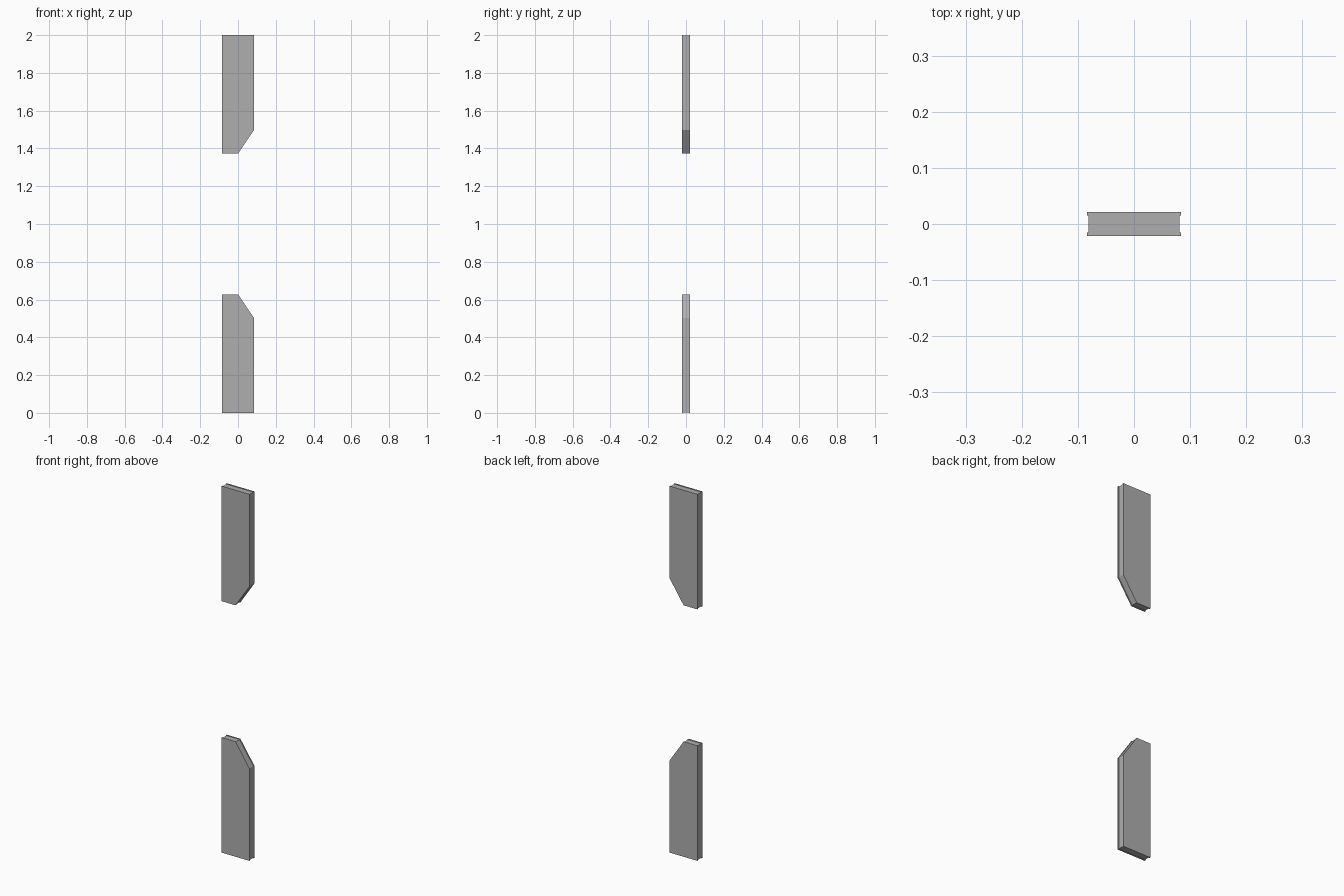
import bpy, bmesh
from mathutils import Vector

if "Cube" in bpy.data.objects:
    bpy.data.objects.remove(bpy.data.objects["Cube"])

# Half plate outline in (x, z): rectangle with one clipped corner
OUTLINE = [(-0.084, 0), (0.084, 0), (0.084, 0.503), (0.0, 0.628), (-0.084, 0.628)]
HALF_T, HALF_GROOVE, DEPTH = 0.021, 0.0155, 0.0025

# Dark grey finish
grey = bpy.data.materials.new("dark_grey")
grey.diffuse_color = (0.43, 0.43, 0.43, 1)
grey.use_nodes = True
grey.node_tree.nodes["Principled BSDF"].inputs["Base Color"].default_value = grey.diffuse_color


def inset(points, d):
    """Move every side of a counter-clockwise outline inward by d."""
    pts = [Vector(p) for p in points]
    result = []
    for i, p in enumerate(pts):
        a = (p - pts[i - 1]).normalized()
        b = (pts[(i + 1) % len(pts)] - p).normalized()
        na, nb = Vector((-a.y, a.x)), Vector((-b.y, b.x))
        result.append(p + (na + nb) * d / (1 + na.dot(nb)))
    return result


def make_panel(name, flip):
    outer, core = OUTLINE, inset(OUTLINE, DEPTH)
    # Front lip, recessed edge groove, back lip
    sections = [(outer, -HALF_T), (outer, -HALF_GROOVE), (core, -HALF_GROOVE),
                (core, HALF_GROOVE), (outer, HALF_GROOVE), (outer, HALF_T)]
    bm = bmesh.new()
    rings = [[bm.verts.new((x, y, 2 - z if flip else z)) for x, z in prof]
             for prof, y in sections]
    n = len(outer)
    for r0, r1 in zip(rings, rings[1:]):
        for i in range(n):
            j = (i + 1) % n
            bm.faces.new((r0[i], r0[j], r1[j], r1[i]))
    bm.faces.new(rings[0])
    bm.faces.new(rings[-1])
    bmesh.ops.recalc_face_normals(bm, faces=bm.faces)
    mesh = bpy.data.meshes.new(name)
    bm.to_mesh(mesh)
    bm.free()
    mesh.materials.append(grey)
    bpy.context.collection.objects.link(bpy.data.objects.new(name, mesh))


# Two mirrored panels, facing each other across the gap
make_panel("lower_panel", False)
make_panel("upper_panel", True)
